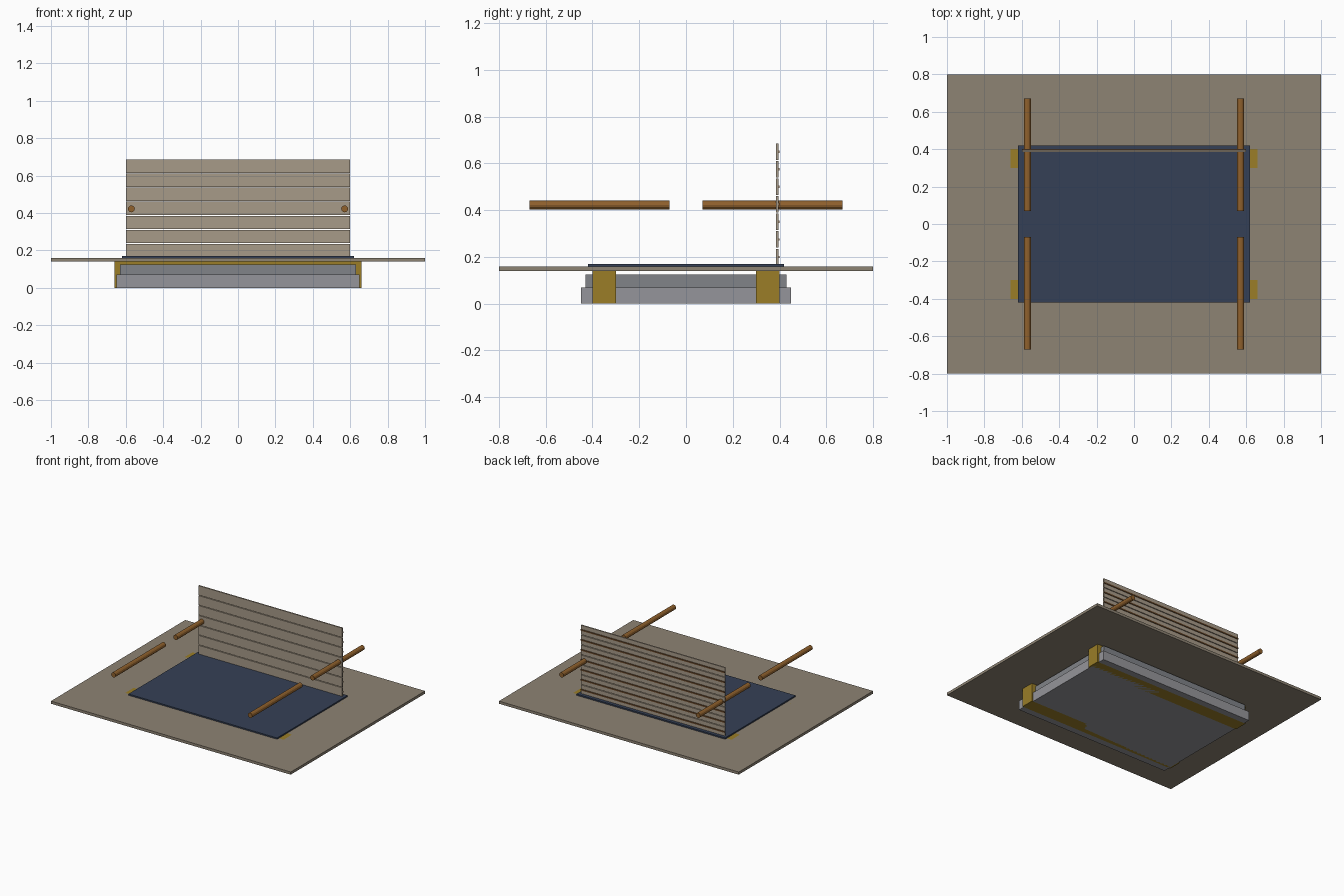
import bpy
import math

if "Cube" in bpy.data.objects:
    bpy.data.objects.remove(bpy.data.objects["Cube"])


def material(name, rgb):
    # display colour converted to linear
    m = bpy.data.materials.new(name)
    m.diffuse_color = (*[c ** 2.2 for c in rgb], 1)
    m.use_nodes = True
    m.node_tree.nodes["Principled BSDF"].inputs["Base Color"].default_value = m.diffuse_color
    return m


STONE = material("light_stone", (0.58, 0.58, 0.60))
STONE_DARK = material("dark_stone", (0.50, 0.51, 0.53))
GOLD = material("gold", (0.60, 0.49, 0.17))
FLOOR = material("floor_tan", (0.55, 0.51, 0.45))
CLOTH = material("blue_cloth", (0.22, 0.26, 0.34))
PANEL = material("panel_tan", (0.65, 0.60, 0.53))
WOOD = material("wood", (0.56, 0.38, 0.19))
WOOD_DARK = material("dark_wood", (0.42, 0.30, 0.19))


def box(name, x, y, z, mat):
    """Box spanning the given (min, max) ranges."""
    spans = (x, y, z)
    bpy.ops.mesh.primitive_cube_add(size=1, location=[(a + b) / 2 for a, b in spans])
    o = bpy.context.object
    o.name = name
    o.scale = [b - a for a, b in spans]
    bpy.ops.object.transform_apply(location=False, rotation=False, scale=True)
    o.data.materials.append(mat)
    return o


# Stepped plinth
box("plinth_lower", (-0.65, 0.65), (-0.45, 0.45), (0, 0.07), STONE)
box("plinth_upper", (-0.63, 0.63), (-0.43, 0.43), (0.07, 0.125), STONE_DARK)

# Gold cross beams running through the plinth
for side, y in (("front", (-0.4, -0.3)), ("back", (0.3, 0.4))):
    box(side + "_beam", (-0.66, 0.66), y, (0, 0.16), GOLD)

# Platform and mat
box("platform", (-1, 1), (-0.8, 0.8), (0.14, 0.16), FLOOR)
box("mat", (-0.62, 0.62), (-0.42, 0.42), (0.16, 0.17), CLOTH)

# Back screen: horizontal boards, each with a thin batten behind
for i in range(7):
    z = 0.2 + 0.075 * i
    box(f"screen_board_{i + 1}", (-0.6, 0.6), (0.385, 0.395), (z - 0.035, z + 0.035), PANEL)
    box(f"screen_batten_{i + 1}", (-0.6, 0.6), (0.395, 0.4), (z - 0.005, z + 0.005), WOOD_DARK)

# Carrying poles
for sx, xn in ((-1, "left"), (1, "right")):
    for sy, yn in ((-1, "front"), (1, "back")):
        bpy.ops.mesh.primitive_cylinder_add(
            vertices=12, radius=0.0185, depth=0.6,
            location=(sx * 0.57, sy * 0.37, 0.422), rotation=(math.pi / 2, 0, 0))
        pole = bpy.context.object
        pole.name = f"{yn}_{xn}_pole"
        pole.data.materials.append(WOOD)
